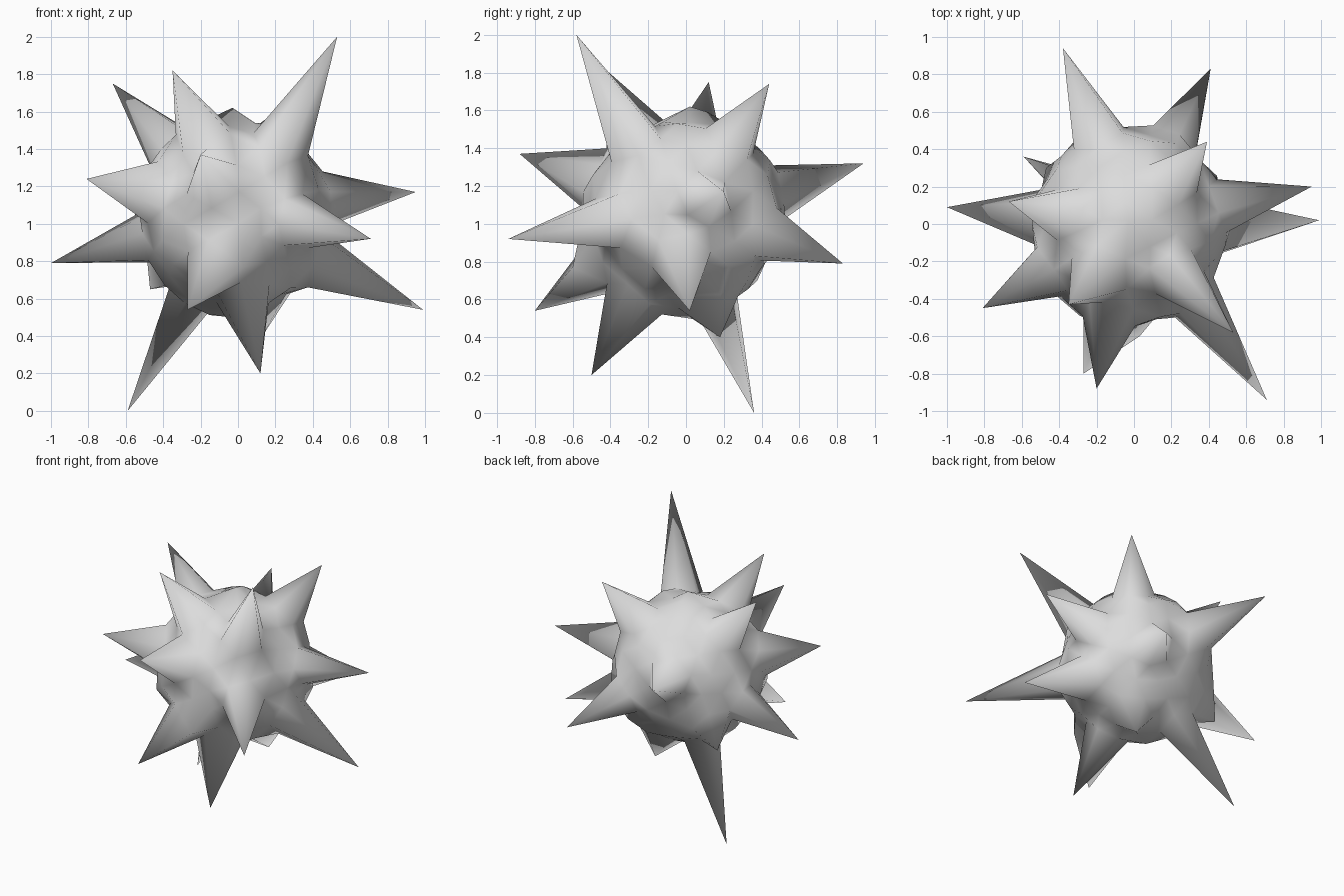
import bpy
import bmesh
import random
from mathutils import Quaternion, Vector
from mathutils.kdtree import KDTree

default_cube = bpy.data.objects.get("Cube")
if default_cube:
    bpy.data.objects.remove(default_cube, do_unlink=True)

random.seed(4)
CENTRE = Vector((-0.02, -0.01, 1.05))

# Tips of the long spikes
SPIKE_TIPS = [
    (0.53, -0.58, 2.0), (-0.35, -0.43, 1.82), (-0.67, 0.12, 1.75),
    (-0.81, -0.45, 1.24), (-1.0, 0.09, 0.79), (-0.59, 0.36, 0),
    (0.12, -0.5, 0.2), (0.99, 0.02, 0.54), (0.95, 0.2, 1.17),
    (0.71, -0.94, 0.92), (-0.27, -0.8, 0.54), (-0.2, -0.88, 1.37),
    (0.39, 0.44, 1.74), (-0.38, 0.94, 1.32), (0.41, 0.83, 0.79),
]

# Tips of the low bumps between them
BUMP_TIPS = [
    (0.13, 0.18, 0.4), (-0.03, 0.02, 1.62), (0.03, -0.6, 0.77),
    (-0.47, 0.3, 0.65),
]


def random_turn():
    """Return a random rotation."""
    return Quaternion([random.gauss(0, 1) for _ in range(4)]).normalized()


def small_turn(spread):
    """Return a slight rotation about a random axis."""
    axis = Vector([random.gauss(0, 1) for _ in range(3)])
    return Quaternion(axis, random.gauss(0, spread))


def misfit(turn, tree, directions):
    """Sum of squared gaps between spike directions and turned vertices."""
    back = turn.inverted()
    return sum(tree.find(back @ d)[2] ** 2 for d in directions)


def best_turn(verts, directions):
    """Find how to turn the sphere so its vertices line up with the spikes."""
    tree = KDTree(len(verts))
    for v in verts:
        tree.insert(v.co, v.index)
    tree.balance()
    turn = min((random_turn() for _ in range(30000)),
               key=lambda t: misfit(t, tree, directions))
    for _ in range(2000):
        turn = min(turn, small_turn(0.02) @ turn,
                   key=lambda t: misfit(t, tree, directions))
    return turn


def nearest_free_vertex(verts, direction, used):
    """Return the unused sphere vertex closest to a direction."""
    free = [v for v in verts if v not in used]
    return max(free, key=lambda v: v.co.dot(direction))


def warp(direction, pulls):
    """Shift a direction along with the spike anchors near it."""
    shifted = direction.copy()
    for anchor, target in pulls:
        weight = max(0, 1 - direction.angle(anchor) / 0.6)
        shifted += (target - anchor) * weight
    return shifted.normalized()


# Spiky ball: one sphere whose chosen vertices are pulled out to the tips
bm = bmesh.new()
bmesh.ops.create_icosphere(bm, subdivisions=3, radius=1)
bm.verts.index_update()
for vert in bm.verts:
    vert.co.normalize()
spike_directions = [(Vector(t) - CENTRE).normalized() for t in SPIKE_TIPS]
turn = best_turn(bm.verts, spike_directions)
for vert in bm.verts:
    vert.co = turn @ vert.co

tips = {}
pulls = []
for tip in SPIKE_TIPS + BUMP_TIPS:
    offset = Vector(tip) - CENTRE
    direction = offset.normalized()
    vert = nearest_free_vertex(bm.verts, direction, tips)
    tips[vert] = offset
    if tip in SPIKE_TIPS:
        pulls.append((vert.co.copy(), direction))

# Uneven body surface between the spikes
for vert in bm.verts:
    if vert not in tips:
        vert.co = warp(vert.co, pulls) * random.uniform(0.5, 0.56)
for vert, offset in tips.items():
    vert.co = offset

for vert in bm.verts:
    vert.co += CENTRE
bmesh.ops.recalc_face_normals(bm, faces=bm.faces)
for face in bm.faces:
    face.smooth = True

mesh = bpy.data.meshes.new("spiky_ball")
bm.to_mesh(mesh)
bm.free()

# Plain grey surface
grey = bpy.data.materials.new("light_grey")
grey.use_nodes = True
colour = (0.72, 0.72, 0.72, 1)
grey.diffuse_color = colour
grey.node_tree.nodes["Principled BSDF"].inputs["Base Color"].default_value = colour
mesh.materials.append(grey)

ball = bpy.data.objects.new("spiky_ball", mesh)
bpy.context.collection.objects.link(ball)
